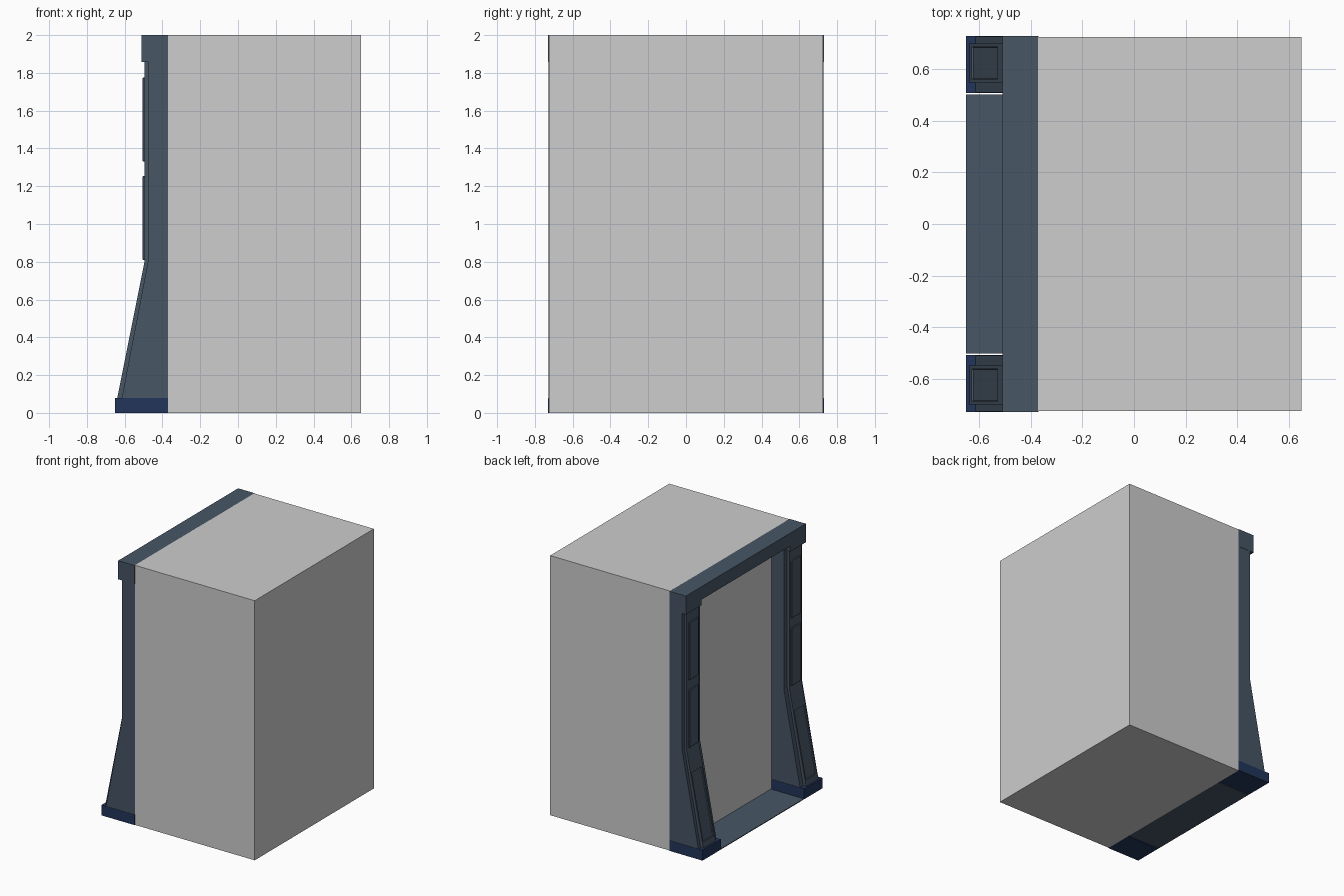
import bpy, bmesh
from mathutils import Vector

if "Cube" in bpy.data.objects:
    bpy.data.objects.remove(bpy.data.objects["Cube"])


def material(name, rgb):
    m = bpy.data.materials.new(name)
    m.diffuse_color = (*rgb, 1)
    m.use_nodes = True
    m.node_tree.nodes["Principled BSDF"].inputs["Base Color"].default_value = m.diffuse_color
    return m


GREY = material("light grey", (0.61, 0.61, 0.61))
SLATE = material("slate blue", (0.063, 0.092, 0.130))
NAVY = material("navy blue", (0.016, 0.036, 0.105))


def finish(bm, name, mat):
    bmesh.ops.recalc_face_normals(bm, faces=bm.faces)
    me = bpy.data.meshes.new(name)
    bm.to_mesh(me)
    bm.free()
    me.materials.append(mat)
    ob = bpy.data.objects.new(name, me)
    bpy.context.collection.objects.link(ob)
    return ob


def extrude_profile(name, pts, y0, y1, mat, recess=None):
    """Extrude an (x, z) profile along y; optionally sink a panel into one profile edge."""
    bm = bmesh.new()
    face = bm.faces.new([bm.verts.new((x, y0, z)) for x, z in pts])
    ext = bmesh.ops.extrude_face_region(bm, geom=[face])
    moved = [v for v in ext["geom"] if isinstance(v, bmesh.types.BMVert)]
    bmesh.ops.translate(bm, verts=moved, vec=(0, y1 - y0, 0))
    bmesh.ops.recalc_face_normals(bm, faces=bm.faces)
    if recess:
        a, b = (Vector((pts[i][0], (y0 + y1) / 2, pts[i][1])) for i in recess)
        mid = (a + b) / 2
        target = min(bm.faces, key=lambda f: (f.calc_center_median() - mid).length)
        bmesh.ops.inset_region(bm, faces=[target], thickness=0.018)
        bmesh.ops.inset_region(bm, faces=[target], thickness=0.003, depth=-0.008)
    return finish(bm, name, mat)


def box(name, x0, x1, y0, y1, z0, z1, mat):
    return extrude_profile(name, [(x0, z0), (x1, z0), (x1, z1), (x0, z1)], y0, y1, mat)


# Plain block behind the frame
box("rear_block", -0.372, 0.65, -0.725, 0.725, 0, 2, GREY)

# Lintel and threshold
box("lintel", -0.51, -0.37, -0.54, 0.54, 1.90, 2, SLATE)
box("threshold", -0.652, -0.37, -0.502, 0.502, 0, 0.006, SLATE)

for s, side in ((-1, "near"), (1, "far")):
    # Flared pillar
    extrude_profile(side + "_pillar",
                    [(-0.37, 0.07), (-0.617, 0.07), (-0.477, 0.8), (-0.477, 1.87), (-0.37, 1.87)],
                    s * 0.51, s * 0.728, SLATE)
    # Raised centre band with a sunken panel in its sloped part
    slope = lambda z: -0.639 + (z - 0.08) * 0.2
    extrude_profile(side + "_pillar_band",
                    [(-0.46, 0.8), (-0.59, 0.08), (slope(0.08), 0.08), (slope(0.11), 0.11),
                     (slope(0.64), 0.64), (-0.495, 0.8), (-0.495, 1.87), (-0.46, 1.87)],
                    s * 0.55, s * 0.70, SLATE, recess=(3, 4))
    # Raised upper panels
    for i, (z0, z1) in enumerate(((0.81, 1.255), (1.33, 1.775))):
        p = box(f"{side}_panel_{i + 1}", -0.505, -0.49, s * 0.567, s * 0.678, z0, z1, SLATE)
        b = p.modifiers.new("soft_edge", "BEVEL")
        b.width, b.segments = 0.003, 1
    # Corner block and foot
    box(side + "_corner_block", -0.51, -0.37, s * 0.54, s * 0.73, 1.857, 2, SLATE)
    box(side + "_foot", -0.652, -0.37, s * 0.508, s * 0.73, 0, 0.08, NAVY)
